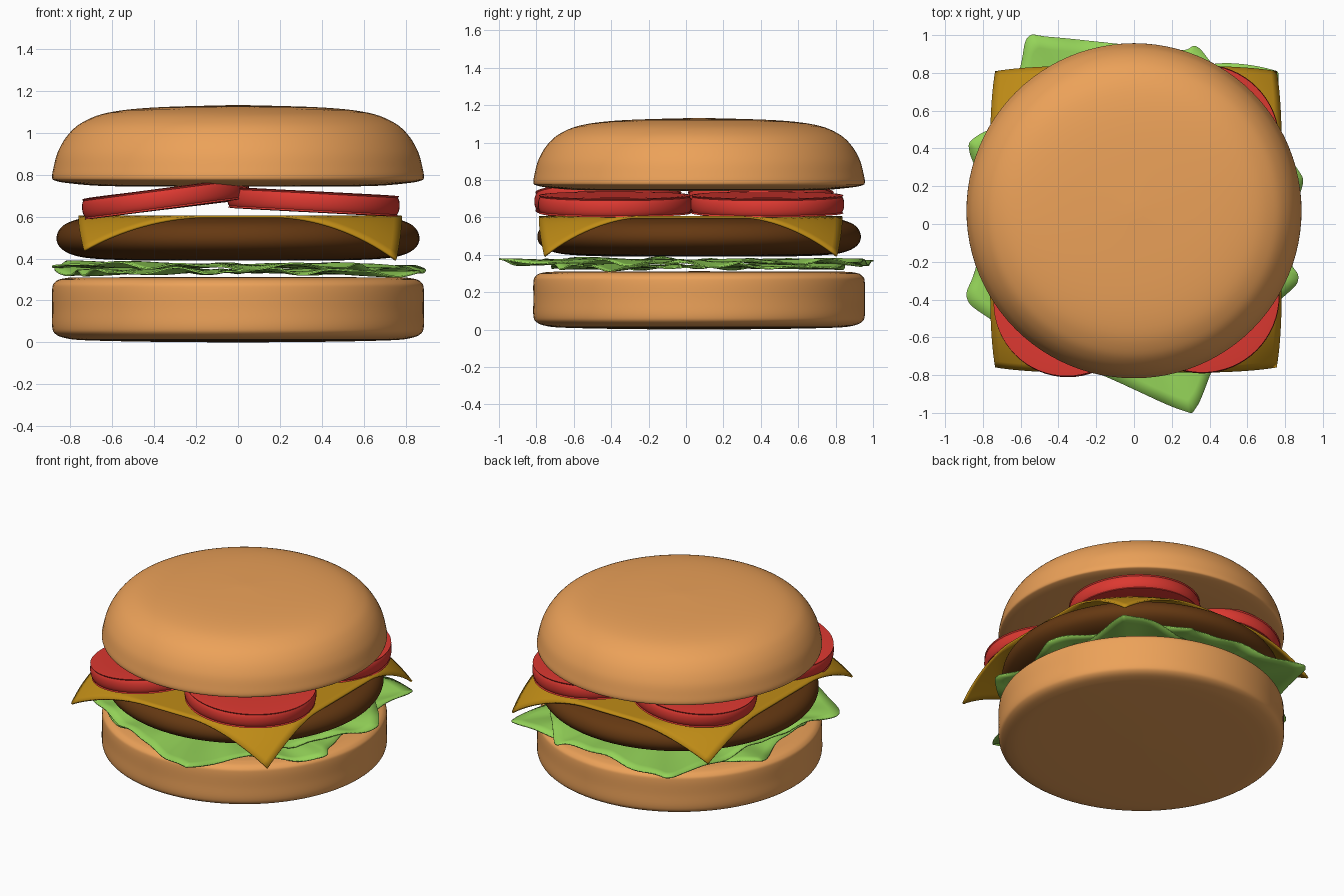
import bpy, bmesh
from math import sin, cos, pi, radians, hypot, atan2
from mathutils import Matrix, Vector

if "Cube" in bpy.data.objects:
    bpy.data.objects.remove(bpy.data.objects["Cube"])

CY = 0.07  # burger axis in y


def material(name, rgb):
    m = bpy.data.materials.new(name)
    m.diffuse_color = (*rgb, 1)
    m.use_nodes = True
    m.node_tree.nodes["Principled BSDF"].inputs["Base Color"].default_value = m.diffuse_color
    return m


BUN = material("bun_tan", (0.84, 0.36, 0.10))
MEAT = material("meat_brown", (0.13, 0.04, 0.006))
CHEESE = material("cheese_gold", (0.52, 0.26, 0.008))
TOMATO = material("tomato_red", (0.72, 0.04, 0.03))
LEAF = material("leaf_green", (0.30, 0.66, 0.10))


def finish(bm, name, mat, thickness=0):
    bmesh.ops.recalc_face_normals(bm, faces=bm.faces)
    me = bpy.data.meshes.new(name)
    bm.to_mesh(me)
    bm.free()
    me.materials.append(mat)
    ob = bpy.data.objects.new(name, me)
    bpy.context.collection.objects.link(ob)
    if thickness:
        mod = ob.modifiers.new("thickness", 'SOLIDIFY')
        mod.thickness = thickness
        mod.offset = 0
    bpy.ops.object.select_all(action='DESELECT')
    ob.select_set(True)
    bpy.context.view_layer.objects.active = ob
    bpy.ops.object.shade_smooth_by_angle(angle=radians(40))
    return ob


def spline(pts, closed=False, n=5):
    """Catmull-Rom curve through the points."""
    pts = [Vector(p) for p in pts]
    k = len(pts)
    at = (lambda i: pts[i % k]) if closed else (lambda i: pts[max(0, min(k - 1, i))])
    out = []
    for i in range(k if closed else k - 1):
        a, b, c, d = (at(i + j) for j in (-1, 0, 1, 2))
        for s in range(n):
            t = s / n
            out.append(0.5 * (2 * b + (c - a) * t + (2 * a - 5 * b + 4 * c - d) * t ** 2
                              + (3 * b - a - 3 * c + d) * t ** 3))
    return out if closed else out + [pts[-1]]


def lathe(name, profile, mat, matrix, segs=96, n=5):
    """Spin an (r, z) profile that starts and ends on the axis."""
    bm = bmesh.new()
    pts = spline(profile, n=n)
    lo, hi = (bm.verts.new((0, 0, p[1])) for p in (pts[0], pts[-1]))
    rings = [[bm.verts.new((p[0] * cos(2 * pi * i / segs), p[0] * sin(2 * pi * i / segs), p[1]))
              for i in range(segs)] for p in pts[1:-1]]
    for i in range(segs):
        j = (i + 1) % segs
        bm.faces.new((lo, rings[0][j], rings[0][i]))
        bm.faces.new((hi, rings[-1][i], rings[-1][j]))
        for a, b in zip(rings, rings[1:]):
            bm.faces.new((a[i], a[j], b[j], b[i]))
    bm.transform(matrix)
    return finish(bm, name, mat)


axis = Matrix.Translation((0, CY, 0))

# buns and patty
lathe("bottom_bun", [(0, 0), (0.4, 0.003), (0.72, 0.01), (0.82, 0.02), (0.87, 0.04), (0.886, 0.075),
                     (0.886, 0.16), (0.886, 0.25), (0.875, 0.285), (0.83, 0.305), (0.7, 0.31),
                     (0, 0.312)], BUN, axis)
lathe("top_bun", [(0, 0.742), (0.4, 0.743), (0.65, 0.746), (0.8, 0.758), (0.868, 0.77), (0.886, 0.785),
                  (0.88, 0.83), (0.858, 0.91), (0.81, 0.99), (0.74, 1.05), (0.62, 1.095),
                  (0.4, 1.12), (0, 1.132)], BUN, axis)
lathe("patty", [(0, 0.39), (0.4, 0.39), (0.65, 0.397), (0.77, 0.412), (0.84, 0.445), (0.865, 0.49),
                (0.85, 0.54), (0.8, 0.575), (0.7, 0.594), (0.4, 0.597), (0, 0.597)], MEAT, axis)

# cheese slice with drooping corners
bm = bmesh.new()
bmesh.ops.create_grid(bm, x_segments=40, y_segments=40, size=1)
for v in bm.verts:
    x, y = v.co.x * 0.77, v.co.y * 0.81
    d = max(0, (hypot(x, y) - 0.83) / 0.285)
    pull = 1 - 0.035 * d * d
    depth = 0.205 if x > 0 else 0.16
    v.co = (0.01 + x * pull, 0.025 + y * pull, 0.60 - depth * d ** 1.25)
finish(bm, "cheese_slice", CHEESE, 0.012)

# tomato slices: centre, radius, tilt about y and x
slice_profile = [(0, -0.05), (0.25, -0.05), (0.95, -0.05), (0.985, -0.04), (1, -0.015), (1, 0.015),
                 (0.985, 0.04), (0.95, 0.05), (0.25, 0.05), (0, 0.05)]
for name, x, y, z, r, ty, tx in (
        ("tomato_front_left", -0.35, -0.415, 0.685, 0.395, -7.5, 0),
        ("tomato_front_right", 0.36, -0.38, 0.67, 0.41, 3, 0),
        ("tomato_back_left", -0.34, 0.40, 0.685, 0.395, -7, 0),
        ("tomato_back_right", 0.36, 0.435, 0.67, 0.41, 3, 0)):
    prof = [(r - (1 - a) * 0.6 if a > 0.9 else r * a, b) for a, b in slice_profile]
    m = (Matrix.Translation((x, y, z)) @ Matrix.Rotation(radians(ty), 4, 'Y')
         @ Matrix.Rotation(radians(tx), 4, 'X'))
    lathe(name, prof, TOMATO, m, segs=64, n=3)


# lettuce: rippled sheets with an outline drawn through (x, y, rim z)
def leaf(name, outline, z, phase):
    bm = bmesh.new()
    rim = spline(outline, closed=True, n=10)
    k, rings = len(rim), 14
    centre = bm.verts.new((0, 0, z))
    loops = []
    for s in range(1, rings + 1):
        t = s / rings
        row = []
        for p in rim:
            a = atan2(p.y, p.x)
            wave = 0.011 * t * sin(11 * a + phase + 3 * t) + 0.007 * t * sin(19 * a - 5 * t)
            row.append(bm.verts.new((p.x * t, p.y * t, z + (p.z - z) * t ** 3 + wave)))
        loops.append(row)
    for i in range(k):
        j = (i + 1) % k
        bm.faces.new((centre, loops[0][i], loops[0][j]))
        for a, b in zip(loops, loops[1:]):
            bm.faces.new((a[i], b[i], b[j], a[j]))
    finish(bm, name, LEAF, 0.008)


leaf("lettuce_upper", [(-0.60, 0.84, .36), (-0.56, 0.99, .36), (-0.44, 0.99, .36), (0, 0.945, .36),
                       (0.25, 0.92, .36), (0.33, 0.94, .35), (0.42, 0.84, .36), (0.65, 0.55, .36),
                       (0.86, 0.3, .35), (0.885, 0.18, .35), (0.75, -0.1, .35), (0.55, -0.5, .36),
                       (0.42, -0.76, .36), (0.33, -0.97, .36), (0.25, -0.985, .36), (-0.1, -0.83, .36),
                       (-0.5, -0.65, .37), (-0.78, -0.49, .37), (-0.885, -0.39, .375),
                       (-0.84, -0.24, .37), (-0.75, 0.1, .37), (-0.68, 0.5, .36)], 0.368, 0)
leaf("lettuce_lower", [(0.45, 0.85, .34), (0.72, 0.82, .33), (0.765, 0.76, .33), (0.73, 0.5, .34),
                       (0.76, 0.1, .34), (0.82, -0.18, .33), (0.87, -0.28, .32), (0.82, -0.36, .325),
                       (0.6, -0.52, .335), (0.2, -0.70, .34), (-0.3, -0.70, .34), (-0.6, -0.55, .335),
                       (-0.75, -0.2, .335), (-0.78, 0.15, .335), (-0.87, 0.38, .34), (-0.84, 0.46, .34),
                       (-0.65, 0.55, .34), (-0.3, 0.72, .34), (0.1, 0.78, .34)], 0.34, 1.5)
